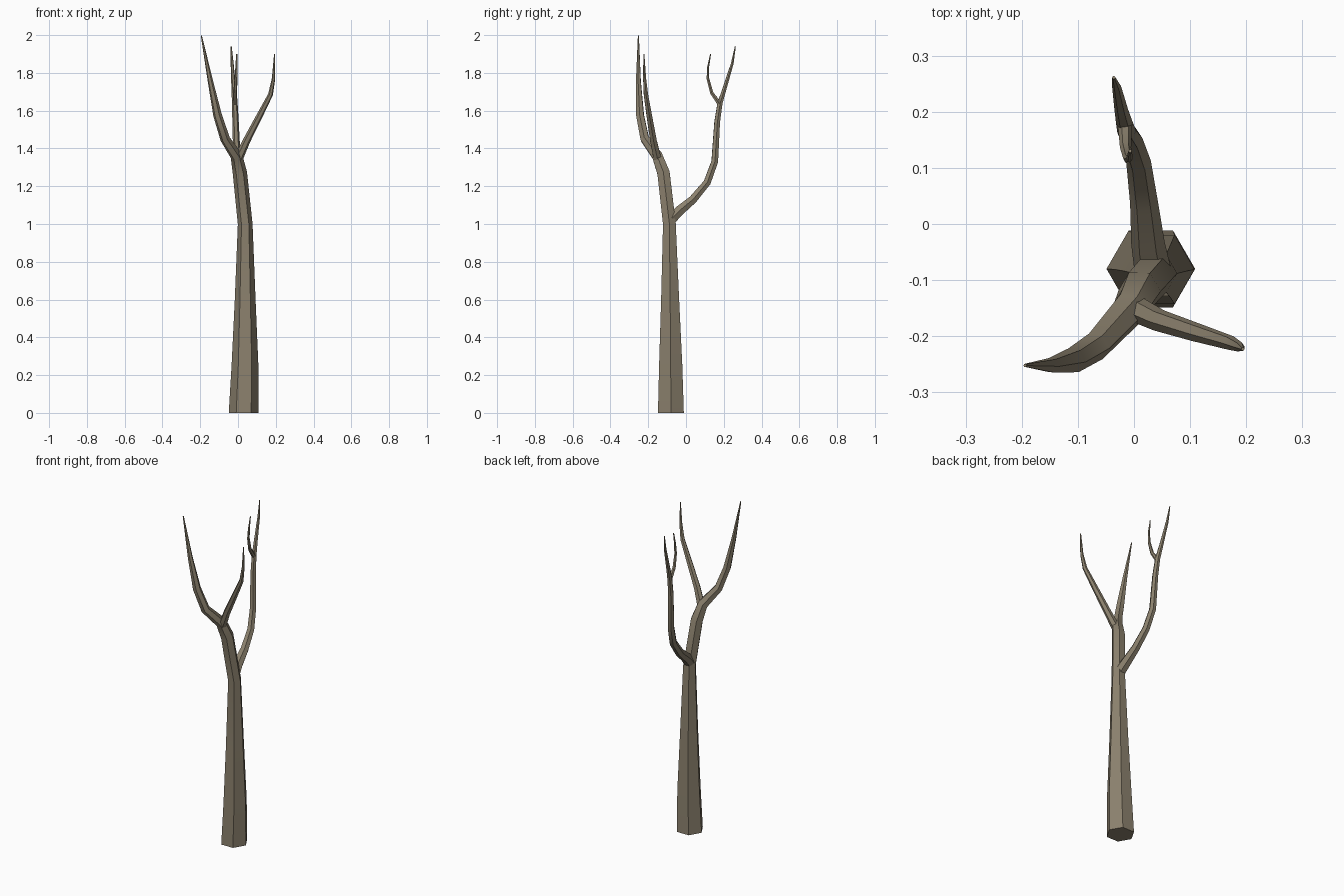
import bpy, math
from mathutils import Vector

bark = bpy.data.materials.new("bark")
bark.diffuse_color = (0.26, 0.22, 0.155, 1)


def limb(name, path, sides=6):
    """Tapered faceted tube through (x, y, z, radius) points."""
    pts = [Vector(p[:3]) for p in path]
    n = len(pts)
    verts, faces = [], []
    side = Vector((1, 0, 0))
    for i, p in enumerate(pts):
        a = (p - pts[i - 1]).normalized() if i else Vector((0, 0, 0))
        b = (pts[i + 1] - p).normalized() if i < n - 1 else Vector((0, 0, 0))
        t = (a + b).normalized()
        if p.z == 0:
            t = Vector((0, 0, 1))
        side = (side - t * side.dot(t)).normalized()
        up = t.cross(side)
        for k in range(sides):
            ang = 2 * math.pi * k / sides
            verts.append(p + path[i][3] * (side * math.cos(ang) + up * math.sin(ang)))
    for i in range(n - 1):
        for k in range(sides):
            k2 = (k + 1) % sides
            faces.append((i * sides + k, i * sides + k2,
                          (i + 1) * sides + k2, (i + 1) * sides + k))
    faces.append(tuple(reversed(range(sides))))
    faces.append(tuple(range((n - 1) * sides, n * sides)))
    mesh = bpy.data.meshes.new(name)
    mesh.from_pydata(verts, [], faces)
    mesh.materials.append(bark)
    obj = bpy.data.objects.new(name, mesh)
    bpy.context.collection.objects.link(obj)
    bpy.ops.object.select_all(action='DESELECT')
    obj.select_set(True)
    bpy.context.view_layer.objects.active = obj
    bpy.ops.object.shade_smooth_by_angle(angle=math.radians(30))
    return obj


# Trunk flowing into the left branch
limb("trunk_and_left_branch", [
    (0.03, -0.08, 0, 0.079), (0.037, -0.081, 0.25, 0.071),
    (0.038, -0.084, 0.6, 0.055), (0.038, -0.088, 1.0, 0.039),
    (0.010, -0.119, 1.27, 0.038), (-0.008, -0.152, 1.36, 0.032),
    (-0.068, -0.218, 1.45, 0.026), (-0.108, -0.243, 1.575, 0.023),
    (-0.147, -0.252, 1.76, 0.014), (-0.194, -0.252, 1.998, 0.003)])

# Right branch from the upper fork
limb("right_branch", [
    (0.0, -0.15, 1.34, 0.024), (0.045, -0.172, 1.44, 0.02),
    (0.11, -0.193, 1.565, 0.017), (0.172, -0.212, 1.685, 0.013),
    (0.188, -0.219, 1.77, 0.009), (0.194, -0.223, 1.90, 0.003)])

# Back branch from the lower fork
limb("back_branch", [
    (0.034, -0.085, 1.02, 0.033), (0.025, -0.035, 1.07, 0.03),
    (0.018, 0.037, 1.13, 0.025), (0.008, 0.112, 1.22, 0.022),
    (-0.005, 0.152, 1.33, 0.02), (-0.013, 0.165, 1.54, 0.017),
    (-0.017, 0.18, 1.64, 0.015), (-0.023, 0.205, 1.72, 0.012),
    (-0.031, 0.245, 1.85, 0.008), (-0.036, 0.261, 1.94, 0.003)])

# Twig curling off the back branch
limb("back_twig", [
    (-0.016, 0.178, 1.635, 0.013), (-0.015, 0.136, 1.695, 0.01),
    (-0.011, 0.116, 1.77, 0.008), (-0.008, 0.117, 1.83, 0.006),
    (-0.007, 0.130, 1.90, 0.003)])
